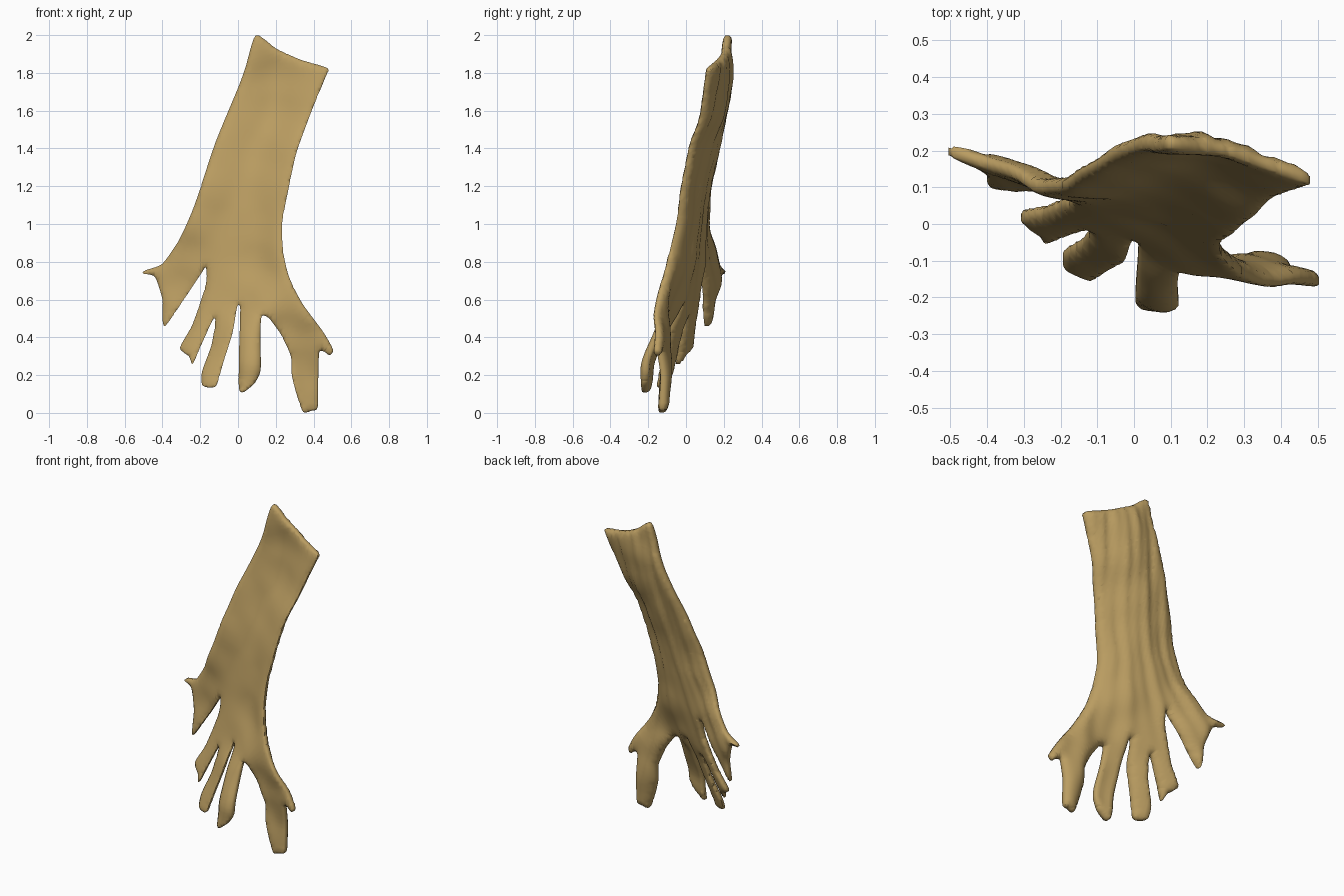
import bpy, bmesh, math
from mathutils import Vector, Matrix
from mathutils.geometry import intersect_point_line

if "Cube" in bpy.data.objects:
    bpy.data.objects.remove(bpy.data.objects["Cube"])

# front outline (x, z): top edge, right edge, five ragged fingers, left edge
OUTLINE = [(.095, 2.0), (.2, 1.93), (.33, 1.87), (.473, 1.825), (.46, 1.77), (.39, 1.6), (.31, 1.38),
           (.27, 1.2), (.233, 1.0), (.24, .85), (.27, .72), (.34, .58), (.45, .43), (.503, .335),
           (.485, .305), (.455, .325), (.43, .32), (.425, .2), (.422, .03), (.39, .012), (.345, .005),
           (.31, .1), (.285, .2), (.28, .3), (.23, .41), (.165, .5), (.125, .51), (.118, .4),
           (.12, .23), (.09, .16), (.03, .11), (.005, .13), (.005, .3), (.012, .55), (-.005, .56),
           (-.03, .42), (-.08, .26), (-.115, .145), (-.16, .135), (-.19, .15), (-.19, .22),
           (-.14, .36), (-.12, .49), (-.135, .49), (-.19, .37), (-.24, .26), (-.26, .3), (-.307, .345),
           (-.24, .47), (-.17, .68), (-.17, .77), (-.2, .73), (-.3, .58), (-.385, .46), (-.4, .5),
           (-.4, .6), (-.44, .72), (-.503, .738), (-.49, .755), (-.4, .79), (-.31, .92), (-.23, 1.1),
           (-.12, 1.43), (0, 1.72), (.04, 1.83)]

# depth of the sheet: (x, z, y)
DEPTH = [(.095, 2, .22), (.25, 1.9, .20), (.47, 1.825, .125), (.22, 1.78, .215), (.39, 1.6, .09),
         (.2, 1.6, .185), (-.03, 1.65, .205), (.31, 1.38, .02), (.1, 1.4, .14), (-.14, 1.4, .15),
         (.27, 1.2, -.015), (.05, 1.2, .092), (-.2, 1.2, .105), (.235, 1, -.045), (.12, 1, .03),
         (-.05, 1, .078), (-.25, 1, .095), (.24, .85, -.08), (.1, .8, .01), (-.1, .8, .06),
         (-.28, .85, .125), (-.5, .745, .197), (-.4, .65, .15), (-.385, .47, .115), (-.3, .65, .13),
         (-.18, .68, .068), (-.22, .5, .035), (-.28, .33, 0), (-.11, .55, .005), (-.12, .35, -.06),
         (-.15, .15, -.125), (.015, .57, -.03), (.115, .54, -.115), (.06, .42, -.155),
         (.06, .28, -.218), (.05, .12, -.225), (.27, .65, -.125), (.28, .42, -.11), (.34, .56, -.15),
         (.49, .33, -.152), (.36, .22, -.105), (.38, .02, -.125)]


def smooth_loop(pts, n):
    """Closed curve through the points."""
    out, m = [], len(pts)
    P = [Vector(p) for p in pts]
    for i in range(m):
        a, b, c, d = P[i - 1], P[i], P[(i + 1) % m], P[(i + 2) % m]
        k = .35
        for j in range(n):
            t = j / n
            h = t * t * (3 - 2 * t)
            out.append(b * (1 - h) + c * h + (c - a) * k * (t**3 - 2 * t * t + t)
                       + (d - b) * k * (t**3 - t * t))
    return out


def depth(x, z):
    """Local plane fit through the nearby depth points."""
    A, r = Matrix(((0,) * 3,) * 3), Vector((0, 0, 0))
    for px, pz, py in DEPTH:
        dx, dz = px - x, pz - z
        w = 1 / ((dx * dx + dz * dz)**2 + 6e-5)
        v = (1, dx, dz)
        for i in range(3):
            r[i] += w * v[i] * py
            for j in range(3):
                A[i][j] += w * v[i] * v[j]
    for i in (1, 2):
        A[i][i] += 2
    return (A.inverted() @ r)[0]


def rim_distance(p):
    """Distance from a point to the outline."""
    n = len(loop)
    i = min(range(n), key=lambda k: (p - loop[k]).length_squared)
    best = 9
    for a, b in ((loop[i - 1], loop[i]), (loop[i], loop[(i + 1) % n])):
        q, t = intersect_point_line(p, a, b)
        q = a.lerp(b, min(max(t, 0), 1))
        best = min(best, (p - q).length)
    return best


def folds(x, z):
    """Long fibre grooves for the back, fanning out towards the fingers."""
    c = .06 + .22 * (z - 1) if z > 1 else .06 - .1 * (1 - z)
    f = max(0, 1.1 - z)
    w = .22 + .5 * f * f / (f + .15)
    u = (x - c) / w
    return (.55 * math.sin(u * 11 + 1.3 * math.sin(z * 2.3))
            + .45 * math.sin(u * 21 + 2 * math.sin(z * 3.1 + 1)))


# flat sheet cut into a fine grid
loop = smooth_loop(OUTLINE, 5)
bm = bmesh.new()
vs = [bm.verts.new((p.x, 0, p.y)) for p in loop]
es = [bm.edges.new((vs[i - 1], vs[i])) for i in range(len(vs))]
bmesh.ops.triangle_fill(bm, edges=es, use_beauty=True, normal=(0, -1, 0))
for axis, lo, hi in ((0, -.5, .5), (2, 0, 2)):
    step = .018 if axis == 0 else .025
    for i in range(1, int((hi - lo) / step) + 1):
        co, no = Vector((0, 0, 0)), Vector((0, 0, 0))
        co[axis], no[axis] = lo + i * step, 1
        bmesh.ops.bisect_plane(bm, geom=bm.verts[:] + bm.edges[:] + bm.faces[:],
                               plane_co=co, plane_no=no)
bmesh.ops.remove_doubles(bm, verts=bm.verts[:], dist=.003)

# thicken into front and back skins with rounded rims
front = bm.verts[:]
rim = {v for v in front if v.is_boundary}
data = {}
for v in front:
    p = Vector((v.co.x, v.co.z))
    e = 0 if v in rim else min(rim_distance(p) / .05, 1)
    data[v] = (depth(p.x, p.y), math.sqrt(e * (2 - e)))
lookup = {(round(v.co.x, 5), round(v.co.z, 5)): data[v] for v in front}
ret = bmesh.ops.extrude_face_region(bm, geom=bm.faces[:], use_keep_orig=True)
back = [g for g in ret['geom'] if isinstance(g, bmesh.types.BMVert)]
for v in back:
    y, e = lookup[(round(v.co.x, 5), round(v.co.z, 5))]
    v.co.y = y + .009 + .021 * e + .007 * e * folds(v.co.x, v.co.z)
for v in front:
    y, e = data[v]
    v.co.y = y - .011 - .012 * e
bmesh.ops.recalc_face_normals(bm, faces=bm.faces[:])

me = bpy.data.meshes.new("fibrous_sheet")
bm.to_mesh(me)
bm.free()
ob = bpy.data.objects.new("fibrous_sheet", me)
bpy.context.collection.objects.link(ob)
mat = bpy.data.materials.new("tan")
mat.diffuse_color = (.49, .335, .12, 1)
mat.use_nodes = True
mat.node_tree.nodes["Principled BSDF"].inputs["Base Color"].default_value = mat.diffuse_color
me.materials.append(mat)
bpy.context.view_layer.objects.active = ob
ob.select_set(True)
bpy.ops.object.shade_smooth_by_angle(angle=math.radians(70))
